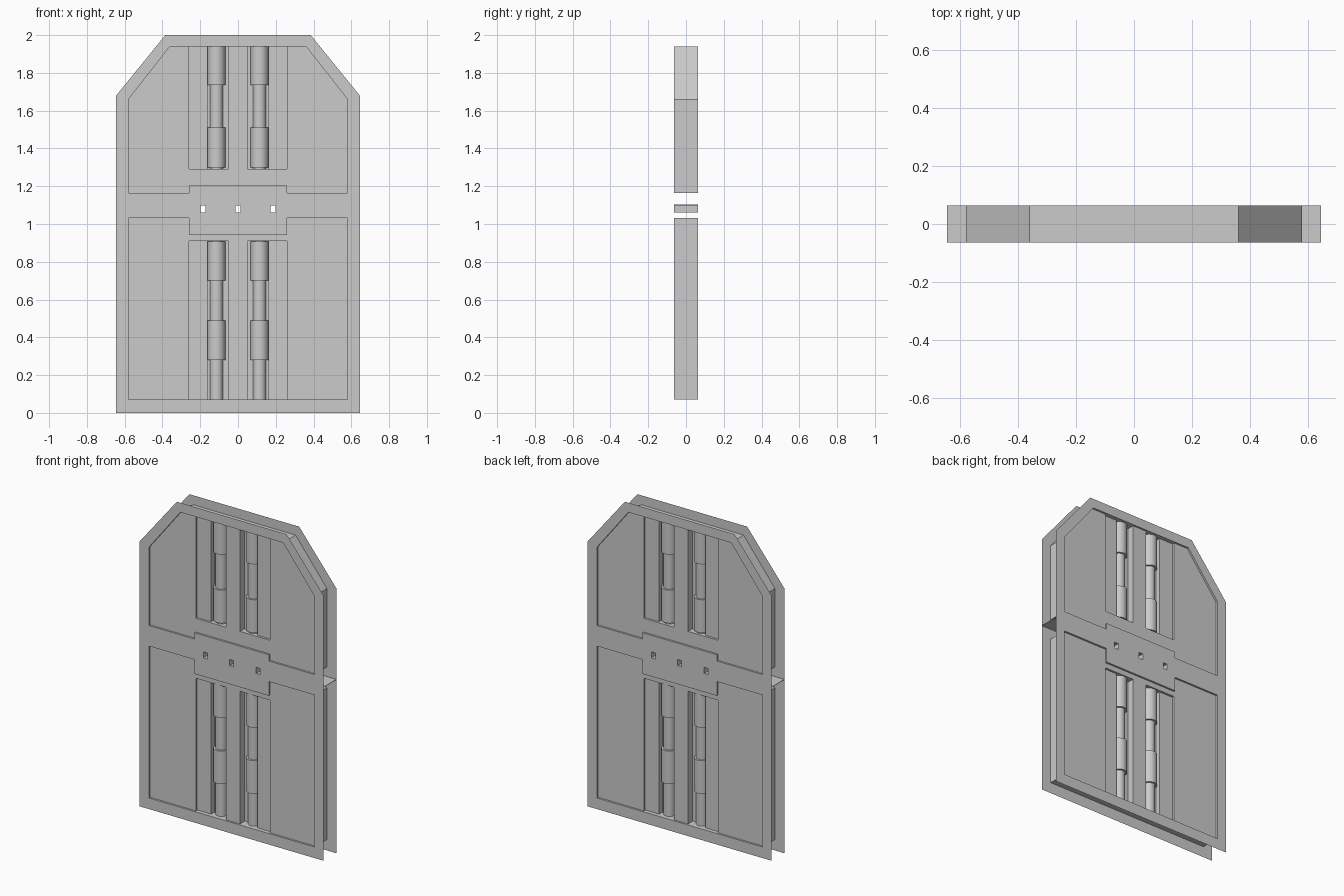
import bpy, bmesh, math
from mathutils import Vector

if "Cube" in bpy.data.objects:
    bpy.data.objects.remove(bpy.data.objects["Cube"], do_unlink=True)

grey = bpy.data.materials.new("plain grey")
grey.use_nodes = True
colour = (0.6, 0.6, 0.6, 1)
grey.diffuse_color = colour
grey.node_tree.nodes["Principled BSDF"].inputs["Base Color"].default_value = colour

SKIN, PANEL, FLAP = 0.063, 0.051, 0.037   # half depths, outermost first


def finish(name, bm):
    mesh = bpy.data.meshes.new(name)
    bm.to_mesh(mesh)
    bm.free()
    mesh.materials.append(grey)
    ob = bpy.data.objects.new(name, mesh)
    bpy.context.collection.objects.link(ob)
    return ob


def mirrored(half):
    """Complete a half outline that starts and ends near x = 0."""
    return half + [(-x, z) for x, z in reversed(half) if x > 0]


def rect(x0, x1, z0, z1):
    return [(x0, z0), (x1, z0), (x1, z1), (x0, z1)]


def sheets(name, depth, outline, holes=()):
    """Flat sheet with holes, one at the front and one at the back."""
    bm = bmesh.new()
    for side in (-1, 1):
        edges = []
        for loop in (outline, *holes):
            vs = [bm.verts.new((x, side * depth, z)) for x, z in loop]
            edges += [bm.edges.new((vs[i - 1], vs[i])) for i in range(len(vs))]
        bmesh.ops.triangle_fill(bm, edges=edges, use_beauty=True,
                                normal=Vector((0, side, 0)))
    return finish(name, bm)


def walls(name, depth, *loops):
    """Side walls that follow outlines from the front to the back."""
    bm = bmesh.new()
    for loop in loops:
        a = [bm.verts.new((x, -depth, z)) for x, z in loop]
        b = [bm.verts.new((x, depth, z)) for x, z in loop]
        for i in range(len(loop)):
            bm.faces.new((a[i - 1], a[i], b[i], b[i - 1]))
    return finish(name, bm)


def box(name, x0, x1, y0, y1, z0, z1):
    bm = bmesh.new()
    bmesh.ops.create_cube(bm, size=1)
    for v in bm.verts:
        v.co = ((x0 + x1) / 2 + v.co.x * (x1 - x0),
                (y0 + y1) / 2 + v.co.y * (y1 - y0),
                (z0 + z1) / 2 + v.co.z * (z1 - z0))
    return finish(name, bm)


def rod(name, x, radius, z0, z1):
    bpy.ops.mesh.primitive_cylinder_add(vertices=32, radius=radius, depth=z1 - z0,
                                        location=(x, 0, (z0 + z1) / 2))
    ob = bpy.context.object
    ob.name = name
    ob.data.materials.append(grey)
    bpy.ops.object.shade_smooth_by_angle(angle=math.radians(40))


# Outlines
board = mirrored([(0.645, 0), (0.645, 1.68), (0.385, 2)])
upper_pocket = mirrored([(0.26, 1.203), (0.26, 1.163), (0.58, 1.163),
                         (0.58, 1.66), (0.36, 1.94)])
lower_pocket = mirrored([(0.58, 0.07), (0.58, 1.033), (0.26, 1.033), (0.26, 0.943)])
slots = [rect(x - 0.014, x + 0.014, 1.06, 1.10) for x in (-0.185, 0, 0.185)]

# Outer skins and the walls joining them
sheets("outer_skins", SKIN, board, [upper_pocket, lower_pocket, *slots])
walls("upper_pocket_walls", SKIN, upper_pocket)
walls("lower_pocket_walls", SKIN, lower_pocket)

# Recessed panels, open towards the rod bays
sheets("upper_panels", PANEL, mirrored([
    (0.26, 1.203), (0.26, 1.163), (0.58, 1.163), (0.58, 1.66), (0.36, 1.94),
    (0.26, 1.94), (0.26, 1.29), (0.05, 1.29), (0.05, 1.94)]))
sheets("lower_panels", PANEL, mirrored([
    (0.05, 0.07), (0.05, 0.91), (0.26, 0.91), (0.26, 0.07),
    (0.58, 0.07), (0.58, 1.033), (0.26, 1.033), (0.26, 0.943)]))

# Cross shelf with slot tubes beneath it
box("cross_shelf", -0.645, 0.645, -SKIN, SKIN, 1.099, 1.102)
walls("slot_tubes", SKIN, *slots)

# Rod bays: recess walls, inner flaps, webs, knuckles and pins
bays = {"upper": (1.29, 1.94, [(1.30, 1.51), (1.735, 1.94)]),
        "lower": (0.07, 0.91, [(0.28, 0.49), (0.70, 0.908)])}
for level, (z0, z1, knuckles) in bays.items():
    for side, s in (("left", 1), ("right", -1)):
        tag = f"{level}_{side}"
        walls(f"{tag}_bay_walls", PANEL, rect(*sorted((s * 0.05, s * 0.26)), z0, z1))
        box(f"{tag}_flap", *sorted((s * 0.162, s * 0.26)), -FLAP, FLAP, z0, z1)
        box(f"{tag}_web", *sorted((s * 0.05, s * 0.162)), -0.004, 0.004, z0, z1)
        rod(f"{tag}_pin", s * 0.114, 0.035, z0, z1)
        for i, (k0, k1) in enumerate(knuckles):
            rod(f"{tag}_knuckle_{i + 1}", s * 0.114, 0.047, k0, k1)
